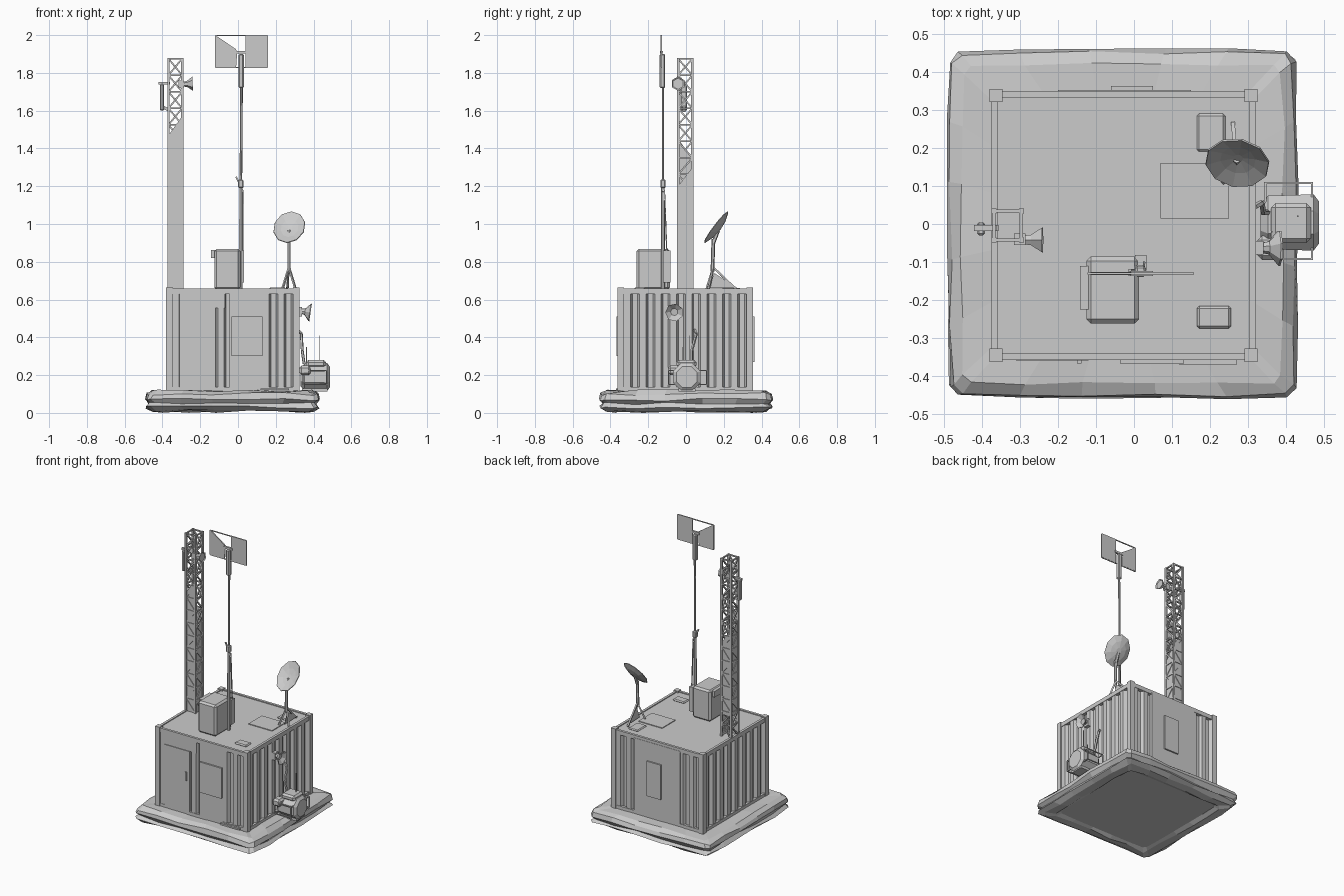
import bpy, bmesh, random
from math import pi, cos, sin
from mathutils import Vector

if "Cube" in bpy.data.objects:
    bpy.data.objects.remove(bpy.data.objects["Cube"])

random.seed(4)


def mesh(name, verts, faces):
    me = bpy.data.meshes.new(name)
    bm = bmesh.new()
    vs = [bm.verts.new(v) for v in verts]
    for f in faces:
        bm.faces.new([vs[i] for i in f])
    bmesh.ops.recalc_face_normals(bm, faces=bm.faces)
    bm.to_mesh(me)
    bm.free()
    ob = bpy.data.objects.new(name, me)
    bpy.context.collection.objects.link(ob)
    return ob


def box(name, x0, x1, y0, y1, z0, z1, bevel=0):
    v = [(x, y, z) for z in (z0, z1) for x, y in ((x0, y0), (x1, y0), (x1, y1), (x0, y1))]
    f = [(3, 2, 1, 0), (4, 5, 6, 7)] + [(i, (i + 1) % 4, (i + 1) % 4 + 4, i + 4) for i in range(4)]
    ob = mesh(name, v, f)
    if bevel:
        m = ob.modifiers.new("bevel", 'BEVEL')
        m.width, m.segments = bevel, 1
    return ob


def struts(name, segs, r, n=4, r2=None):
    """Straight bars between point pairs, joined in one mesh."""
    v, f = [], []
    for p, q in segs:
        p, q = Vector(p), Vector(q)
        rot = (q - p).to_track_quat('Z', 'Y')
        b = len(v)
        for c, rad in ((p, r), (q, r2 or r)):
            for i in range(n):
                a = 2 * pi * (i + .5) / n
                v.append(c + rot @ Vector((rad * cos(a), rad * sin(a), 0)))
        f += [[b + i, b + (i + 1) % n, b + n + (i + 1) % n, b + n + i] for i in range(n)]
        f += [list(range(b + n - 1, b - 1, -1)), list(range(b + n, b + 2 * n))]
    return mesh(name, v, f)


def lathe(name, profile, n, centre, axis, sx=1, sy=1):
    """Rings of (radius, height) turned about an axis, ends capped."""
    rot = Vector(axis).to_track_quat('Z', 'Y')
    v, f = [], []
    for r, h in profile:
        for i in range(n):
            a = 2 * pi * (i + .5) / n
            v.append(Vector(centre) + rot @ Vector((r * sx * cos(a), r * sy * sin(a), h)))
    for k in range(len(profile) - 1):
        f += [[k * n + i, k * n + (i + 1) % n, (k + 1) * n + (i + 1) % n, (k + 1) * n + i] for i in range(n)]
    f += [list(range(n)), list(range(len(v) - n, len(v)))]
    return mesh(name, v, f)


# Lumpy ring of bags around the cabin
def bag_ring():
    prof = [(.35, .02), (.375, .008), (.425, .012), (.455, .03), (.438, .048),
            (.457, .07), (.45, .1), (.42, .115), (.33, .118)]
    corners = [(-1, -1), (1, -1), (1, 1), (-1, 1)]
    v, f, n = [], [], 24
    for k, (h, z) in enumerate(prof):
        for c in range(4):
            a, b = Vector(corners[c]), Vector(corners[(c + 1) % 4])
            for t in (.025, .2, .38, .6, .8, .975):
                p = a.lerp(b, t) * h
                if t in (.025, .975):
                    p *= .988
                s = 0 if k in (0, len(prof) - 1) else .008
                v.append((p.x * 1.005 - .03 + random.uniform(-s, s) * .6,
                          p.y + random.uniform(-s, s) * .6,
                          max(0, z + random.uniform(-s, s))))
    for k in range(len(prof) - 1):
        f += [[k * n + i, k * n + (i + 1) % n, (k + 1) * n + (i + 1) % n, (k + 1) * n + i] for i in range(n)]
    f += [list(range(n))]
    return mesh("bag_base", v, f)


bag_ring()

# Cabin frame: corner posts, rails, roof
X0, X1, Y0, Y1, ZB, ZT = -.38, .325, -.362, .355, .11, .66
P = .035
for i, (x, y) in enumerate(((X0, Y0), (X1 - P, Y0), (X1 - P, Y1 - P), (X0, Y1 - P))):
    box(f"corner_post_{i}", x, x + P, y, y + P, ZB, ZT + .004)
for lvl, z in (("bottom", ZB), ("top", ZT - .03)):
    for i, y in enumerate((Y0 + .005, Y1 - .022)):
        box(f"{lvl}_rail_x_{i}", X0 + P, X1 - P, y, y + .017, z, z + .028)
    for i, x in enumerate((X0 + .005, X1 - .022)):
        box(f"{lvl}_rail_y_{i}", x, x + .017, Y0 + P, Y1 - P, z, z + .028)
box("roof", X0 + .02, X1 - .02, Y0 + .02, Y1 - .02, .63, .652)


# Ribbed walls
def ribbed_wall(name, p, q, n, depth=.02):
    p, q = Vector(p), Vector(q)
    d = q - p
    nrm = Vector((d.y, -d.x)).normalized()
    pts = []
    for i in range(n):
        for t, o in ((0, 1), (.42, 1), (.55, 0), (.87, 0)):
            pts.append(p + d * (i + t) / n - nrm * depth * (1 - o))
    pts.append(q)
    m = len(pts)
    v = [(a.x, a.y, z) for z in (ZB, ZT - .01) for a in pts]
    return mesh(name, v, [(i, i + 1, m + i + 1, m + i) for i in range(m - 1)])


e = .008
ribbed_wall("right_wall", (X1 - e, Y0 + P), (X1 - e, Y1 - P), 8)
ribbed_wall("left_wall", (X0 + e, Y1 - P), (X0 + e, Y0 + P), 8)
ribbed_wall("front_wall", (X0 + P, Y0 + e), (X1 - P, Y0 + e), 8)
ribbed_wall("back_wall", (X1 - P, Y1 - e), (X0 + P, Y1 - e), 8)

# Doors and hatches on the front and back
box("front_door", -.31, -.12, Y0 + .003, Y0 + .02, .13, .555)
box("door_header", -.31, -.07, Y0 + .008, Y0 + .02, .555, .64)
box("door_handle", -.15, -.138, Y0 - .004, Y0 + .01, .35, .41)
box("front_service_panel", -.045, .135, Y0 + .005, Y0 + .02, .13, .64)
box("front_hatch", -.035, .13, Y0 - .006, Y0 + .01, .30, .51)
box("back_panel", -.2, .15, Y1 - .02, Y1 - .003, .13, .64)
box("back_hatch", -.06, .05, Y1 - .01, Y1 + .007, .27, .51)
box("front_step", .12, .27, Y0 - .008, Y0 + .01, .12, .13)

# Roof equipment
box("cooling_unit", -.125, .013, -.262, -.085, .652, .868, .012)
box("unit_vent", -.142, -.12, -.225, -.11, .82, .862)
box("roof_plate", .07, .25, .015, .16, .65, .657)
box("roof_hatch", .165, .255, -.275, -.215, .65, .664, .008)
box("dish_foot_plate", .165, .24, .19, .29, .65, .662, .006)

# Lattice tower with sheeted lower part
tx0, tx1, ty0, ty1 = -.368, -.296, -.042, .034
legs = [(tx0, ty0), (tx1, ty0), (tx1, ty1), (tx0, ty1)]
top, bays = 1.875, 14
h = (top - .65) / bays
struts("tower_legs", [((x, y, .65), (x, y, top + .005)) for x, y in legs], .009)
bars = []
for k in range(bays):
    z = .65 + k * h
    for i in range(4):
        a, b = legs[i], legs[(i + 1) % 4]
        bars.append(((*a, z + h), (*b, z + h)))
        lo, hi = (a, b) if k % 2 else (b, a)
        bars.append(((*lo, z), (*hi, z + h)))
struts("tower_bracing", bars, .006)
for i, (lo, hi) in enumerate(((.65, 1.57), (.65, 1.3), (.8, 1.4), (.8, 1.45))):
    a, b = legs[i], legs[(i + 1) % 4]
    mesh(f"tower_sheet_{i}", [(*a, lo), (*b, lo), (*b, hi), (*a, hi - .1)], [(0, 1, 2, 3)])

# Tower antennas
lathe("tower_horn", [(.012, 0), (.016, .025), (.038, .055), (.03, .05)], 6, (-.295, -.042, 1.74), (1, 0, .05))
box("tower_panel_antenna", -.412, -.392, -.03, .005, 1.6, 1.74, .005)
struts("tower_antenna_arm", [((-.42, -.01, 1.745), (-.36, -.01, 1.745)),
                             ((-.4, -.01, 1.62), (-.36, -.01, 1.6))], .011)
box("horn_bracket", -.315, -.285, -.055, -.025, 1.72, 1.76)

# Slim mast with flat panel aerial
mx, my = .015, -.122
struts("mast_lower", [((mx, my, .65), (mx, my, 1.22))], .011, 6, .009)
struts("mast_upper", [((mx, my, 1.2), (mx + .005, my, 1.9))], .007, 6)
box("mast_clamp", mx - .014, mx + .014, my - .014, my + .014, 1.19, 1.235, .005)
struts("mast_lever", [((mx - .025, my, 1.25), (mx + .012, my, 1.17))], .006)
box("mast_head", mx - .012, mx + .016, my - .017, my + .012, 1.72, 1.9, .006)
box("mast_bracket", mx - .012, mx + .018, my, my + .04, .69, .86)
struts("mast_cable", [((mx + .012, my + .02, .86), (mx + .01, my + .008, 1.18))], .004)
ax0, ax1, az0, az1, ay = -.12, .155, 1.828, 2.0, -.13
wings = (("left", [(ax0, az0), (ax0, az1), (-.01, 1.925), (-.005, 1.9), (-.01, az0)]),
         ("right", [(ax1, az0), (ax1, az1), (.04, az1), (.04, az0)]))
for side, pts in wings:
    ob = mesh(f"aerial_{side}", [(x, ay, z) for x, z in pts], [list(range(len(pts)))])
    m = ob.modifiers.new("thickness", 'SOLIDIFY')
    m.thickness, m.offset = .008, 0
fr = [(ax0, ay, az0), (ax1, ay, az0), (ax1, ay, az1 - .003), (ax0, ay, az1 - .003)]
struts("aerial_frame", [(fr[0], fr[1]), (fr[1], fr[2]), (fr[2], fr[3]), (fr[3], fr[0])], .004)
struts("aerial_crossbar", [((-.015, ay, 1.91), (.05, ay, 1.91))], .01)

# Roof dish on tripod
nrm = Vector((-.15, -.78, .6)).normalized()
lathe("dish", [(.02, -.02), (.06, -.013), (.1, .002), (.098, .006), (.055, -.006), (.015, -.012)],
      10, (.272, .163, .981), nrm, .86, 1.05)
struts("dish_pole", [((.27, .14, .75), (.27, .145, .92)), ((.27, .145, .9), (.27, .17, .965))], .01, 6)
apex = Vector((.27, .145, .77))
feet = [(.235, .11, .655), (.305, .12, .655), (.26, .265, .655)]
struts("dish_tripod", [(apex, p) for p in feet], .007)
mesh("dish_tripod_web", [(.27, .15, .74), (.265, .27, .662), (.27, .12, .662)], [(0, 1, 2)])

# Side horn speaker
lathe("side_horn", [(.012, 0), (.018, .03), (.048, .055), (.048, .06), (.02, .04)],
      7, (.325, -.062, .54), (1, 0, -.15))
box("horn_mount", .315, .34, -.08, -.045, .51, .56)

# Side generator drum in a tube frame
lathe("generator_body", [(.055, 0), (.076, .02), (.08, .14), (.06, .154)], 8, (.332, .004, .19), (1, 0, 0))
box("generator_tank", .36, .465, -.05, .055, .24, .28, .012)
box("generator_exhaust", .325, .385, -.095, -.03, .2, .25, .012)
box("generator_skid", .34, .475, -.04, .05, .112, .128)
for i, y in enumerate((-.092, .108)):
    c = [(.345, y, .15), (.345, y, .225), (.468, y, .225), (.468, y, .15)]
    struts(f"generator_frame_{i}", [(c[j], c[(j + 1) % 4]) for j in range(4)], .004)
struts("generator_frame_links", [((x, -.092, z), (x, .108, z)) for x in (.345, .468) for z in (.15, .225)], .004)
struts("generator_rods", [((.362, -.02, .27), (.362, -.02, .35)), ((.43, .02, .27), (.43, .02, .41))], .003)
struts("power_cable", [((.35, .03, .26), (.34, .03, .33)), ((.34, .03, .33), (.335, .055, .42)),
                       ((.335, .055, .42), (.318, .045, .44))], .008, 5)
